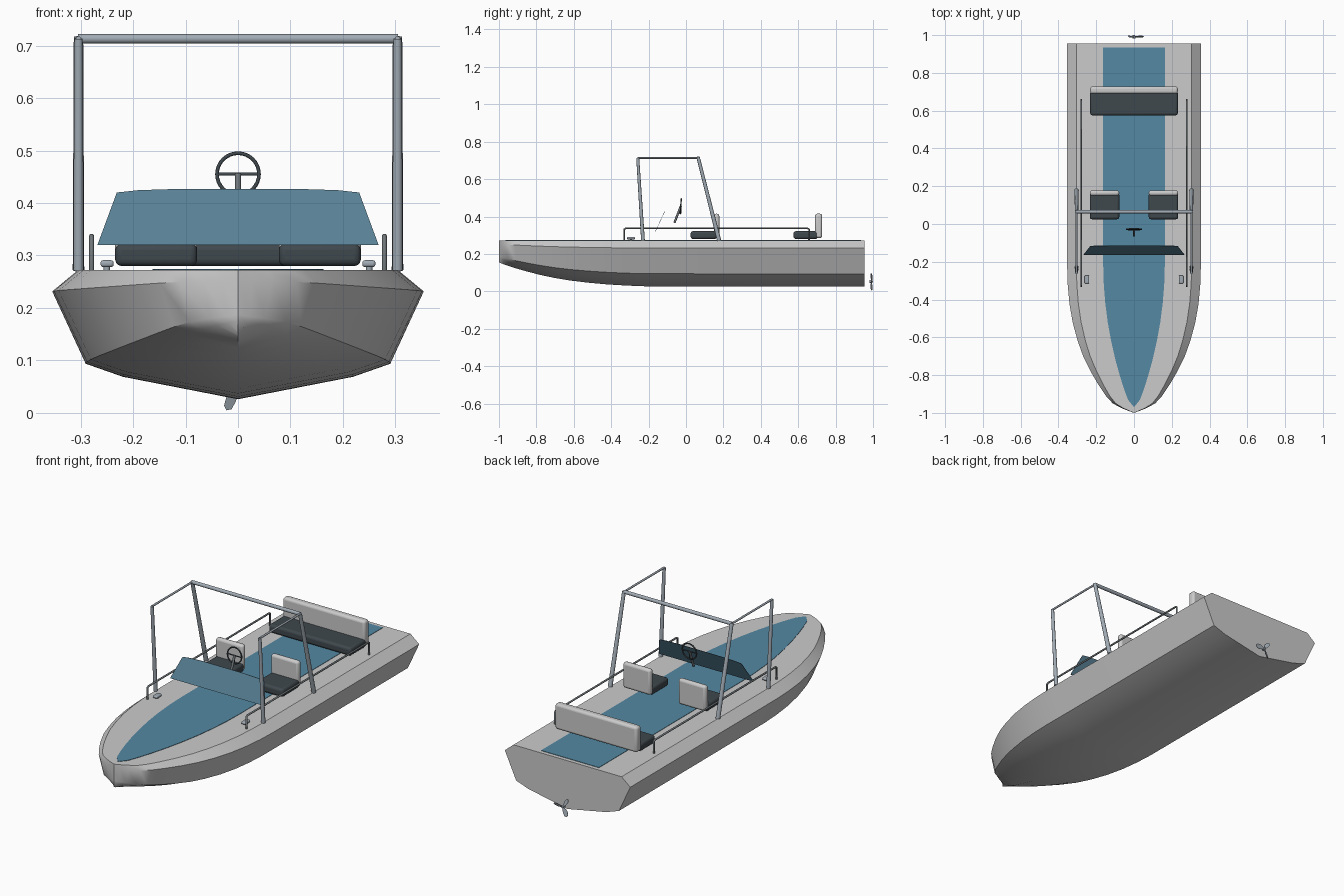
import bpy, bmesh
from math import radians, sin, cos
from mathutils import Vector

if "Cube" in bpy.data.objects:
    bpy.data.objects.remove(bpy.data.objects["Cube"])


def material(name, rgb):
    m = bpy.data.materials.new(name)
    m.diffuse_color = (*rgb, 1)
    m.use_nodes = True
    m.node_tree.nodes["Principled BSDF"].inputs["Base Color"].default_value = m.diffuse_color
    return m


BLUE = material("blue_deck", (0.09, 0.25, 0.37))
GLASS = material("tinted_glass", (0.10, 0.22, 0.30))
DARK = material("dark_vinyl", (0.05, 0.065, 0.075))
METAL = material("metal", (0.36, 0.41, 0.46))
RAIL = material("rail_metal", (0.16, 0.18, 0.19))


def mesh_object(name, verts, faces, mat=None, smooth=None):
    me = bpy.data.meshes.new(name)
    me.from_pydata(verts, [], faces)
    bm = bmesh.new()
    bm.from_mesh(me)
    bmesh.ops.remove_doubles(bm, verts=bm.verts, dist=1e-5)
    bmesh.ops.recalc_face_normals(bm, faces=bm.faces)
    bm.to_mesh(me)
    bm.free()
    ob = bpy.data.objects.new(name, me)
    bpy.context.collection.objects.link(ob)
    return finish(ob, mat, smooth)


def finish(ob, mat=None, smooth=None):
    if mat:
        ob.data.materials.append(mat)
    if smooth:
        bpy.ops.object.select_all(action='DESELECT')
        ob.select_set(True)
        bpy.context.view_layer.objects.active = ob
        bpy.ops.object.shade_smooth_by_angle(angle=radians(smooth))
    return ob


def box(name, x, y, z, mat=None, bevel=0.012):
    verts = [(a, b, c) for a in x for b in y for c in z]
    faces = [(0, 1, 3, 2), (4, 6, 7, 5), (0, 4, 5, 1), (2, 3, 7, 6), (0, 2, 6, 4), (1, 5, 7, 3)]
    ob = mesh_object(name, verts, faces, mat)
    mod = ob.modifiers.new("rounding", 'BEVEL')
    mod.width = bevel
    mod.segments = 3
    return finish(ob, None, 35)


def rod(name, a, b, r, mat, r2=None):
    a, b = Vector(a), Vector(b)
    d = b - a
    bpy.ops.mesh.primitive_cone_add(vertices=16, radius1=r, radius2=r2 or r, depth=d.length,
                                    location=(a + b) / 2,
                                    rotation=d.to_track_quat('Z', 'Y').to_euler())
    ob = bpy.context.object
    ob.name = name
    return finish(ob, mat, 40)


def tube(name, pts, r, mat):
    cu = bpy.data.curves.new(name, 'CURVE')
    cu.dimensions = '3D'
    cu.bevel_depth = r
    cu.bevel_resolution = 3
    cu.use_fill_caps = True
    sp = cu.splines.new('POLY')
    sp.points.add(len(pts) - 1)
    for p, co in zip(sp.points, pts):
        p.co = (*co, 1)
    ob = bpy.data.objects.new(name, cu)
    bpy.context.collection.objects.link(ob)
    cu.materials.append(mat)
    return ob


# Hull: lofted stations of (y, half width, keel height)
stations = [(0.955, 0.354, 0.026), (0.3, 0.354, 0.026), (-0.22, 0.354, 0.027), (-0.32, 0.351, 0.031),
            (-0.42, 0.342, 0.037), (-0.52, 0.325, 0.046), (-0.62, 0.298, 0.058), (-0.70, 0.269, 0.071),
            (-0.78, 0.230, 0.088), (-0.85, 0.189, 0.106), (-0.91, 0.149, 0.123), (-0.95, 0.112, 0.136),
            (-0.975, 0.065, 0.145), (-0.99, 0.028, 0.150), (-1.0, 0.0, 0.155)]
# section as (fraction of half width, fraction of height from keel to deck)
section = [(0, 0), (0.62, 0.174), (0.82, 0.275), (1, 0.835), (0.862, 1)]
DECK = 0.272
ring = section + [(-u, v) for u, v in reversed(section[1:])]
n = len(ring)
verts = [(u * w, y, k + v * (DECK - k)) for y, w, k in stations for u, v in ring]
faces = [(i * n + j, i * n + (j + 1) % n, (i + 1) * n + (j + 1) % n, (i + 1) * n + j)
         for i in range(len(stations) - 1) for j in range(n)]
faces.append(tuple(range(n)))
mesh_object("hull", verts, faces, None, 30)

# Blue deck strip
strip = [(0.935, 0.163), (-0.22, 0.163), (-0.32, 0.160), (-0.42, 0.152), (-0.52, 0.139), (-0.62, 0.121),
         (-0.72, 0.098), (-0.80, 0.076), (-0.87, 0.054), (-0.93, 0.032), (-0.965, 0.004)]
v = [(s * w, y, z) for z in (DECK - 0.002, DECK + 0.002)
     for s, row in ((1, strip), (-1, strip[::-1])) for y, w in row]
m = len(v) // 2
mesh_object("deck_strip", v, [tuple(range(m)), tuple(range(m, 2 * m))] +
            [(i, (i + 1) % m, m + (i + 1) % m, m + i) for i in range(m)], BLUE)

# Seats and stern bench
for s, tag in ((1, "right"), (-1, "left")):
    xs = sorted((s * 0.078, s * 0.234))
    box("seat_cushion_" + tag, xs, (0.025, 0.165), (0.280, 0.322), DARK)
    box("seat_back_" + tag, xs, (0.150, 0.178), (0.285, 0.415))
box("bench_cushion", (-0.232, 0.232), (0.575, 0.705), (0.280, 0.322), DARK)
box("bench_back", (-0.232, 0.232), (0.690, 0.728), (0.285, 0.415))

# Raked windshield
half = [(0.268, 0.320), (0.231, 0.420), (0.19, 0.4245), (0.11, 0.427)]
outline = half + [(-x, z) for x, z in reversed(half)]
v = [(x, -0.164 + (z - 0.32) * 0.47 + d, z) for d in (-0.001, 0.001) for x, z in outline]
m = len(outline)
mesh_object("windshield", v, [tuple(range(m)), tuple(range(m, 2 * m))] +
            [(i, (i + 1) % m, m + (i + 1) % m, m + i) for i in range(m)], GLASS)

# Steering wheel and column
hub = Vector((0, -0.028, 0.455))
bpy.ops.mesh.primitive_torus_add(major_segments=32, minor_segments=8, major_radius=0.040,
                                 minor_radius=0.0035, location=hub, rotation=(radians(86), 0, 0))
bpy.context.object.name = "steering_wheel"
finish(bpy.context.object, DARK, 60)
rod("wheel_spoke", hub - Vector((0.04, 0, 0)), hub + Vector((0.04, 0, 0)), 0.003, DARK)
rod("wheel_lower_spoke", hub, hub - Vector((0, 0, 0.04)), 0.003, DARK)
rod("steering_column", (0, -0.062, 0.366), hub, 0.006, RAIL)

# Tower frame, side rails and cleats
TOP = 0.713
rod("tower_crossbar", (-0.305, 0.065, TOP), (0.305, 0.065, TOP), 0.009, METAL)
for s, tag in ((1, "right"), (-1, "left")):
    x = s * 0.304
    rod("tower_front_leg_" + tag, (x, -0.230, DECK), (x, -0.258, TOP), 0.010, METAL, 0.008)
    rod("tower_rear_leg_" + tag, (x, 0.177, DECK), (x, 0.065, TOP + 0.003), 0.011, METAL, 0.009)
    rod("tower_side_bar_" + tag, (x, -0.258, TOP), (x, 0.065, TOP), 0.005, METAL)
    x = s * 0.279
    tube("side_rail_" + tag, [(x, -0.330, DECK), (x, -0.330, 0.332), (x, -0.322, 0.337),
                              (x, 0.650, 0.337), (x, 0.658, 0.332), (x, 0.658, DECK)], 0.0048, RAIL)
    xs = sorted((s * 0.237, s * 0.262))
    box("cleat_" + tag, xs, (-0.315, -0.273), (0.278, 0.291), METAL, 0.005)
    rod("cleat_post_" + tag, (s * 0.25, -0.294, DECK - 0.002), (s * 0.25, -0.294, 0.282), 0.006, METAL)

# Three bladed propeller
C = Vector((0, 0.992, 0.052))
rod("propeller_hub", C - Vector((0, 0.010, 0)), C + Vector((0, 0.008, 0)), 0.008, METAL, 0.005)
blade = [(0.004, -0.004), (0.028, -0.011), (0.046, -0.008), (0.052, 0.0), (0.046, 0.008), (0.028, 0.009), (0.004, 0.004)]
for i in range(3):
    a = radians(-115 + 120 * i)
    r, t = Vector((cos(a), 0, sin(a))), Vector((-sin(a), 0.45, cos(a)))
    pts = [C + r * u + t * w + Vector((0, d, 0)) for d in (-0.001, 0.001) for u, w in blade]
    m = len(blade)
    mesh_object("propeller_blade_%d" % (i + 1), pts, [tuple(range(m)), tuple(range(m, 2 * m))] +
                [(j, (j + 1) % m, m + (j + 1) % m, m + j) for j in range(m)], METAL)
